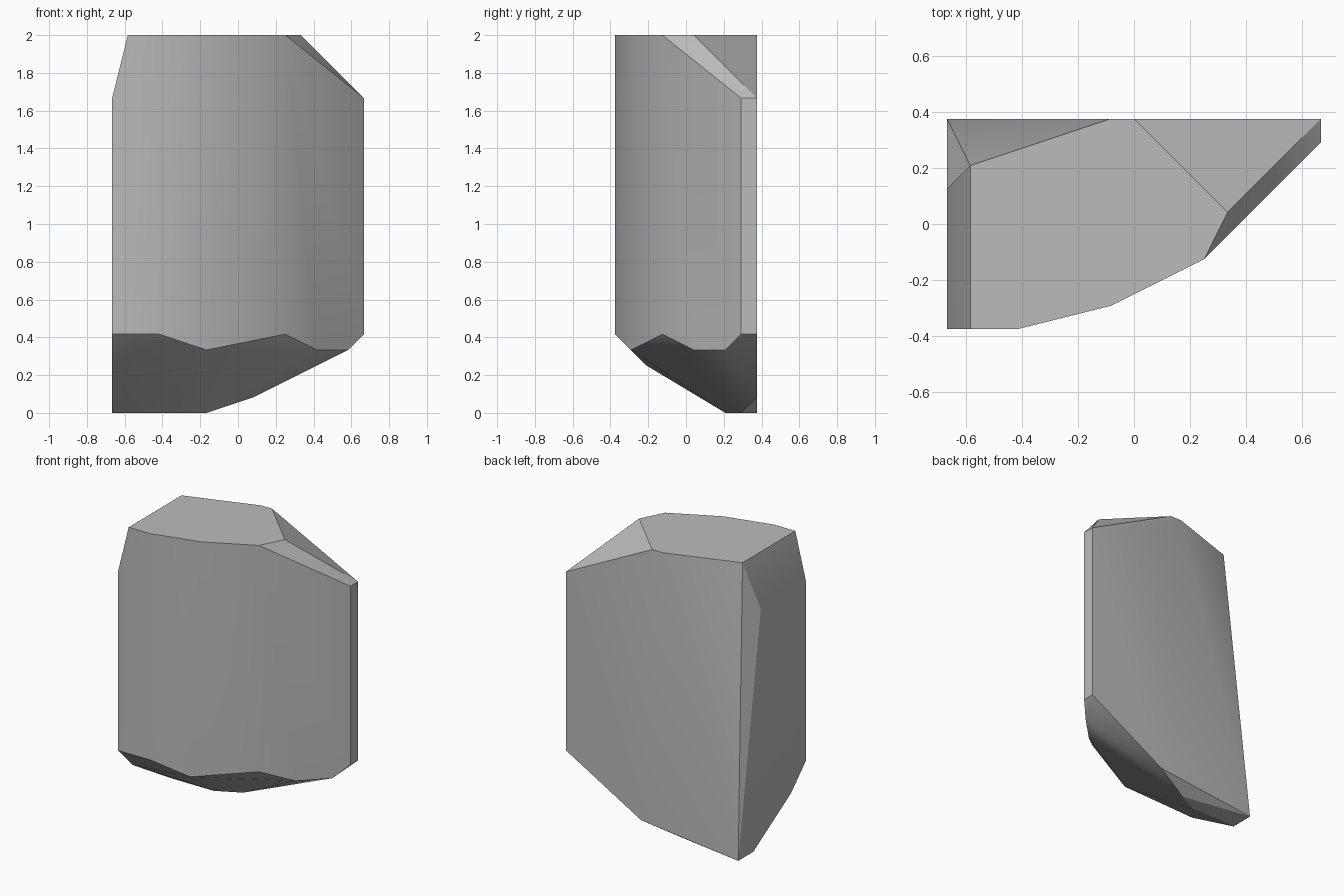
import bpy
import bmesh
import math
from mathutils import Vector

# Remove the default object
default_cube = bpy.data.objects.get("Cube")
if default_cube:
    bpy.data.objects.remove(default_cube, do_unlink=True)

UNIT = 1 / 12                     # the stone is carved on a twelfth grid
LEFT, RIGHT = -8, 8               # flat sides
FRONT, BACK = -4.5, 4.5


def make_material(name, color):
    material = bpy.data.materials.new(name)
    material.use_nodes = True
    material.diffuse_color = color
    shader = material.node_tree.nodes["Principled BSDF"]
    shader.inputs["Base Color"].default_value = color
    return material


def ring(height, *corners):
    """Corners of one horizontal outline of the stone."""
    return [Vector((x, y, height)) * UNIT for x, y in corners]


# Flat top outline
crown = ring(24, (-7, 2.5), (-7, FRONT), (-5, FRONT), (-1, -3.5),
             (3, -1.5), (4, 0.5), (0, BACK), (-1, BACK))
# Lower corners of the bevels around the top
shoulder = ring(20, (LEFT, 1.5), (LEFT, FRONT), (RIGHT, 3.5), (RIGHT, BACK))
# Bottom of the upright walls
skirt = ring(5, (LEFT, FRONT), (-5, FRONT), (3, -1.5), (RIGHT, 3.5), (RIGHT, BACK))
chipped_edge = ring(4, (-2, -3.5), (5, 0.5), (7, 2.5))
# Slanted underside running back to a small foot
underside = ring(3, (LEFT, -2.5)) + ring(1, (1, BACK))
foot = ring(0, (LEFT, BACK), (LEFT, 2.5), (-4, 2.5), (-2, 3.5))

# Skin the outlines into one solid faceted stone
bm = bmesh.new()
for point in crown + shoulder + skirt + chipped_edge + underside + foot:
    bm.verts.new(point)
hull = bmesh.ops.convex_hull(bm, input=bm.verts)
loose = [v for v in bm.verts if not v.link_faces]
bmesh.ops.delete(bm, geom=loose, context="VERTS")
bmesh.ops.dissolve_limit(bm, angle_limit=math.radians(1),
                         verts=bm.verts, edges=bm.edges)
bmesh.ops.recalc_face_normals(bm, faces=bm.faces)

mesh = bpy.data.meshes.new("stone")
bm.to_mesh(mesh)
bm.free()
mesh.materials.append(make_material("stone grey", (0.5, 0.5, 0.5, 1)))

stone = bpy.data.objects.new("stone", mesh)
bpy.context.collection.objects.link(stone)
bpy.ops.object.select_all(action="DESELECT")
stone.select_set(True)
bpy.context.view_layer.objects.active = stone
bpy.ops.object.shade_smooth_by_angle(angle=math.radians(30))
